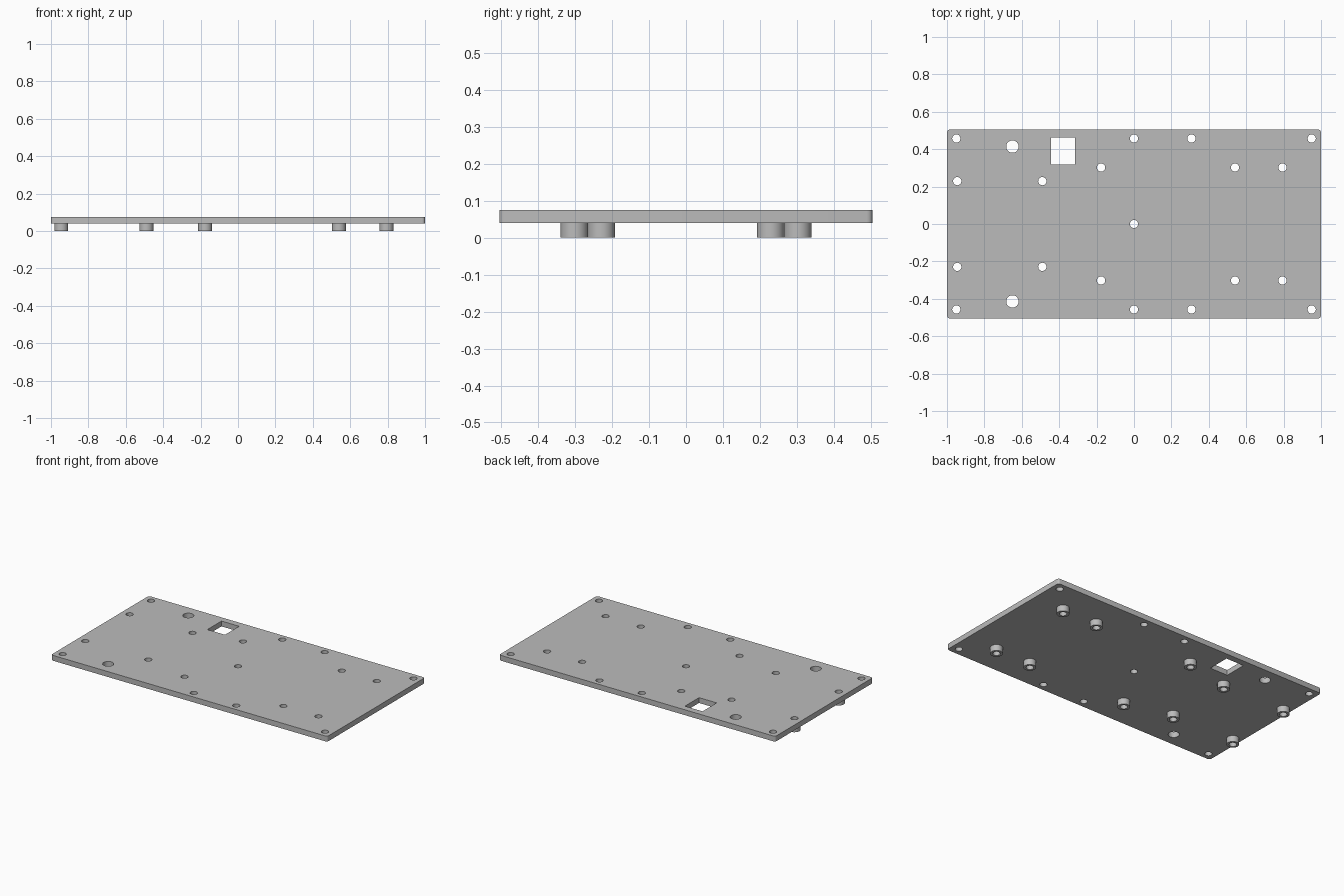
import bpy
import bmesh
import math
from mathutils import Matrix

if "Cube" in bpy.data.objects:
    bpy.data.objects.remove(bpy.data.objects["Cube"], do_unlink=True)

BOTTOM, TOP = 0.04, 0.075
HALF_X, HALF_Y = 1.0, 0.505
HOLE_R, STUD_R, BIG_R = 0.022, 0.037, 0.033
SIDES = 32

grey = bpy.data.materials.new("plain grey")
grey.use_nodes = True
colour = (0.5, 0.5, 0.5, 1)
grey.diffuse_color = colour
grey.node_tree.nodes["Principled BSDF"].inputs["Base Color"].default_value = colour


def mirror_y(points):
    return [(x, s * y) for x, y in points for s in (1, -1)]


def make_object(name, bm):
    bmesh.ops.recalc_face_normals(bm, faces=bm.faces)
    mesh = bpy.data.meshes.new(name)
    bm.to_mesh(mesh)
    bm.free()
    mesh.materials.append(grey)
    obj = bpy.data.objects.new(name, mesh)
    bpy.context.collection.objects.link(obj)
    return obj


def add_box(bm, x0, x1, y0, y1, z0, z1):
    place = Matrix.Translation(((x0 + x1) / 2, (y0 + y1) / 2, (z0 + z1) / 2))
    size = Matrix.Diagonal((x1 - x0, y1 - y0, z1 - z0, 1))
    bmesh.ops.create_cube(bm, size=1, matrix=place @ size)


def select_only(obj):
    bpy.ops.object.select_all(action='DESELECT')
    obj.select_set(True)
    bpy.context.view_layer.objects.active = obj


def smooth(obj):
    select_only(obj)
    bpy.ops.object.shade_smooth_by_angle(angle=math.radians(25))


# Hole positions, symmetric front to back
stud_points = mirror_y([(-0.945, 0.229), (-0.49, 0.229),
                        (-0.176, 0.302), (0.54, 0.302), (0.794, 0.302)])
screw_points = mirror_y([(x, 0.457) for x in (-0.95, 0, 0.307, 0.95)]) + [(0, 0)]
big_points = mirror_y([(-0.65, 0.414)])

# Plate with rounded corners
bm = bmesh.new()
add_box(bm, -HALF_X, HALF_X, -HALF_Y, HALF_Y, BOTTOM, TOP)
corners = [e for e in bm.edges if abs(e.verts[0].co.z - e.verts[1].co.z) > 0.01]
bmesh.ops.bevel(bm, geom=corners, offset=0.016, segments=4, profile=0.5,
                affect='EDGES')
plate = make_object("plate", bm)

# All holes and the rectangular window as one cutter
bm = bmesh.new()
for points, radius in ((stud_points + screw_points, HOLE_R), (big_points, BIG_R)):
    for x, y in points:
        bmesh.ops.create_cone(bm, cap_ends=True, segments=SIDES, radius1=radius,
                              radius2=radius, depth=0.2,
                              matrix=Matrix.Translation((x, y, TOP)))
add_box(bm, -0.444, -0.316, 0.317, 0.463, -0.1, 0.2)
cutter = make_object("hole_cutter", bm)
cutter.hide_render = True

cut = plate.modifiers.new("holes", 'BOOLEAN')
cut.operation = 'DIFFERENCE'
cut.solver = 'EXACT'
cut.object = cutter
select_only(plate)
bpy.ops.object.modifier_apply(modifier=cut.name)
bpy.data.objects.remove(cutter, do_unlink=True)
smooth(plate)

# Hollow standoffs under the plate
for i, (x, y) in enumerate(stud_points):
    bm = bmesh.new()
    profile = [(HOLE_R, BOTTOM), (HOLE_R, 0), (STUD_R, 0), (STUD_R, BOTTOM)]
    verts = [bm.verts.new((x + r, y, z)) for r, z in profile]
    edges = [bm.edges.new(pair) for pair in zip(verts, verts[1:])]
    bmesh.ops.spin(bm, geom=verts + edges, cent=(x, y, 0), axis=(0, 0, 1),
                   angle=math.tau, steps=SIDES, use_merge=True)
    bmesh.ops.remove_doubles(bm, verts=bm.verts, dist=0.0001)
    # Close the hidden upper ring so the tube is solid
    bmesh.ops.bridge_loops(bm, edges=[e for e in bm.edges if e.is_boundary])
    smooth(make_object(f"standoff_{i + 1}", bm))
